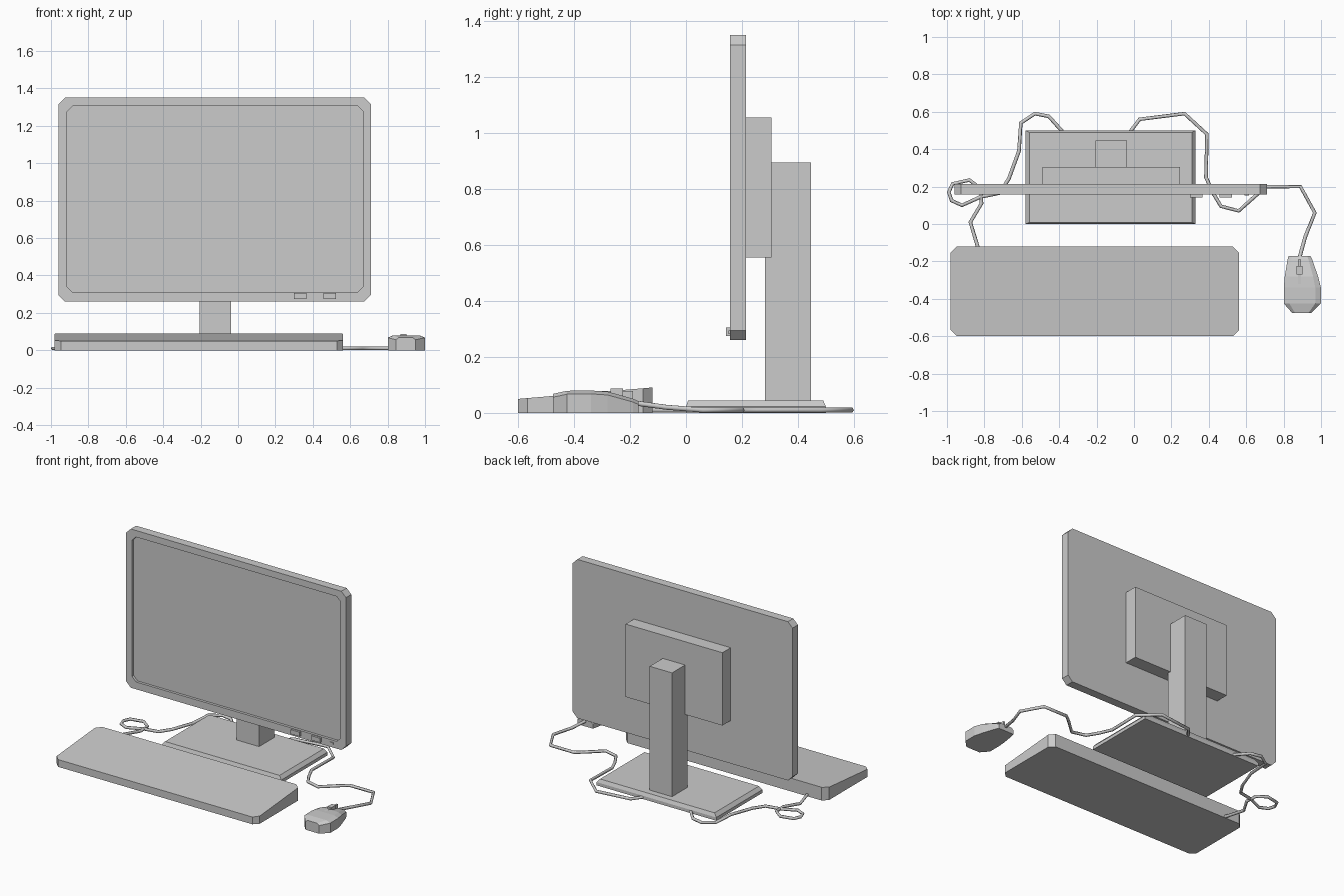
import bpy, bmesh
from mathutils import Vector

cube = bpy.data.objects.get("Cube")
if cube:
    bpy.data.objects.remove(cube, do_unlink=True)

GREY = (0.6, 0.6, 0.6, 1.0)
grey = bpy.data.materials.new("plain grey")
grey.use_nodes = True
grey.diffuse_color = GREY
grey.node_tree.nodes["Principled BSDF"].inputs["Base Color"].default_value = GREY


def loft(name, rings):
    """Skin a list of equal-length point rings and cap both ends."""
    bm = bmesh.new()
    loops = [[bm.verts.new(p) for p in ring] for ring in rings]
    n = len(loops[0])
    for a, b in zip(loops, loops[1:]):
        for i in range(n):
            j = (i + 1) % n
            bm.faces.new((a[i], a[j], b[j], b[i]))
    bm.faces.new(loops[0][::-1])
    bm.faces.new(loops[-1])
    bmesh.ops.recalc_face_normals(bm, faces=bm.faces)
    mesh = bpy.data.meshes.new(name)
    bm.to_mesh(mesh)
    bm.free()
    mesh.materials.append(grey)
    ob = bpy.data.objects.new(name, mesh)
    bpy.context.collection.objects.link(ob)
    return ob


def rect(u0, u1, v0, v1):
    return [(u0, v0), (u1, v0), (u1, v1), (u0, v1)]


def clipped(u0, u1, v0, v1, c):
    """Rectangle outline with its corners cut off."""
    return [(u0 + c, v0), (u1 - c, v0), (u1, v0 + c), (u1, v1 - c),
            (u1 - c, v1), (u0 + c, v1), (u0, v1 - c), (u0, v0 + c)]


def at_y(outline, y):
    return [(u, y, v) for u, v in outline]


def at_z(outline, z):
    return [(u, v, z) for u, v in outline]


def box(name, x0, x1, y0, y1, z0, z1):
    return loft(name, [at_z(rect(x0, x1, y0, y1), z) for z in (z0, z1)])


def cable(name, points):
    curve = bpy.data.curves.new(name, "CURVE")
    curve.dimensions = "3D"
    curve.bevel_depth = 0.01
    curve.bevel_resolution = 1
    curve.use_fill_caps = True
    line = curve.splines.new("POLY")
    line.points.add(len(points) - 1)
    for p, co in zip(line.points, points):
        p.co = (*co, 0.01, 1) if len(co) == 2 else (*co, 1)
    curve.materials.append(grey)
    bpy.context.collection.objects.link(bpy.data.objects.new(name, curve))


# Monitor casing with a recessed screen
case = clipped(-0.96, 0.71, 0.26, 1.35, 0.035)
screen = clipped(-0.915, 0.67, 0.31, 1.305, 0.03)
loft("monitor", [at_y(case, 0.215), at_y(case, 0.157),
                 at_y(screen, 0.157), at_y(screen, 0.175)])
for i, x in enumerate((0.30, 0.457)):
    box(f"monitor_button_{i + 1}", x, x + 0.067, 0.143, 0.16, 0.275, 0.305)
box("power_light", 0.59, 0.615, 0.152, 0.16, 0.282, 0.295)

# Stand
box("back_mount", -0.49, 0.245, 0.21, 0.305, 0.555, 1.055)
box("stand_pillar", -0.207, -0.037, 0.282, 0.447, 0.03, 0.895)
foot = rect(-0.58, 0.33, 0, 0.5)
loft("stand_foot", [at_z(foot, 0), at_z(foot, 0.022),
                    at_z(rect(-0.56, 0.31, 0.008, 0.49), 0.045)])

# Wedge keyboard
keys = clipped(-0.98, 0.562, -0.6, -0.12, 0.033)
loft("keyboard", [at_z(keys, 0),
                  [(x, y, 0.05 + (y + 0.6) * 0.085) for x, y in keys]])

# Mouse body: centre, half width and height along its length
stations = [(-0.475, 0.897, 0.052, 0.068), (-0.425, 0.9, 0.099, 0.079),
            (-0.34, 0.9, 0.099, 0.08), (-0.28, 0.895, 0.089, 0.076),
            (-0.19, 0.887, 0.066, 0.051), (-0.17, 0.885, 0.058, 0.042)]
section = [(-1, 0, 0), (-1, 1, -0.012), (-0.7, 1, 0),
           (0.7, 1, 0), (1, 1, -0.012), (1, 0, 0)]
loft("mouse", [[(cx + u * w, y, v * h + d) for u, v, d in section]
               for y, cx, w, h in stations])
box("mouse_wheel", 0.87, 0.9, -0.27, -0.225, 0.05, 0.088)
box("mouse_groove", 0.878, 0.892, -0.32, -0.19, 0.045, 0.079)

# Cables
cable("mouse_cable", [
    (0.885, -0.18, 0.035), (0.915, -0.07, 0.02), (0.967, 0.06), (0.89, 0.2),
    (0.71, 0.2), (0.66, 0.16), (0.56, 0.07), (0.465, 0.095), (0.42, 0.17),
    (0.385, 0.25), (0.39, 0.48), (0.27, 0.59), (0.03, 0.56), (-0.03, 0.48)])
cable("keyboard_cable", [
    (-0.83, -0.14), (-0.875, 0.01), (-0.815, 0.11), (-0.82, 0.19),
    (-0.88, 0.235), (-0.97, 0.215), (-0.99, 0.17), (-0.975, 0.125),
    (-0.92, 0.1), (-0.82, 0.145), (-0.72, 0.165), (-0.67, 0.24),
    (-0.615, 0.39), (-0.605, 0.54), (-0.53, 0.59), (-0.455, 0.575), (-0.37, 0.48)])
